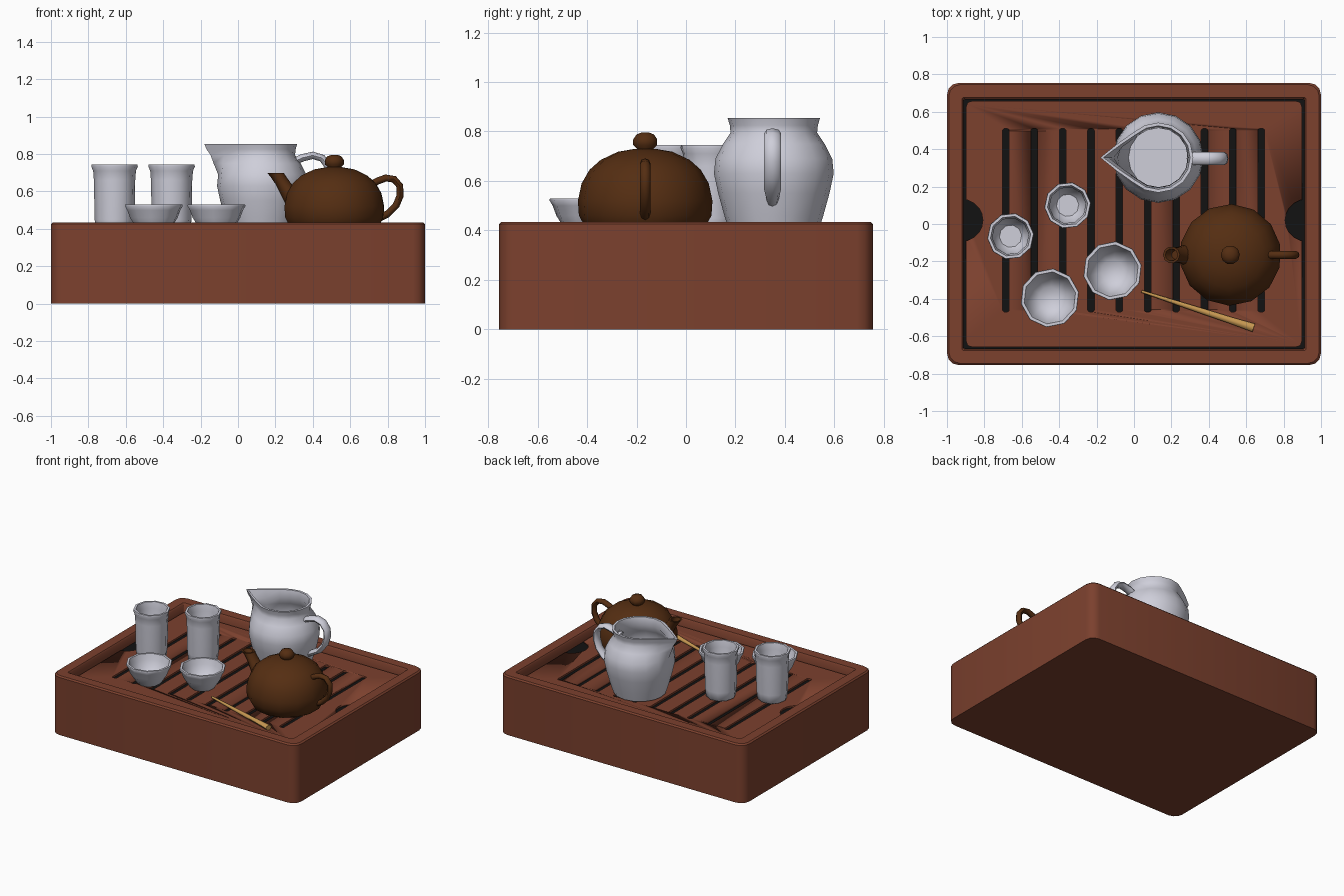
import bpy, bmesh, math
from mathutils import Vector

if "Cube" in bpy.data.objects:
    bpy.data.objects.remove(bpy.data.objects["Cube"])


def material(name, rgb):
    m = bpy.data.materials.new(name)
    m.diffuse_color = (*rgb, 1)
    m.use_nodes = True
    m.node_tree.nodes["Principled BSDF"].inputs["Base Color"].default_value = m.diffuse_color
    return m


WOOD = material("red_brown_wood", (0.2, 0.052, 0.027))
BLACK = material("black_recess", (0.006, 0.006, 0.006))
CLAY = material("dark_brown_clay", (0.09, 0.027, 0.006))
CHINA = material("pale_porcelain", (0.62, 0.62, 0.70))
BAMBOO = material("tan_bamboo", (0.58, 0.32, 0.085))
DECK = 0.38  # height of the serving surface


def loft(name, ring_sets, mat, angle=50):
    """Skin one or more stacks of equal-length rings, capping both ends."""
    bm = bmesh.new()
    for rings in ring_sets:
        loops = [[bm.verts.new(p) for p in r] for r in rings]
        n = len(loops[0])
        for a, b in zip(loops, loops[1:]):
            for i in range(n):
                j = (i + 1) % n
                bm.faces.new((a[i], a[j], b[j], b[i]))
        bm.faces.new(loops[0][::-1])
        bm.faces.new(loops[-1])
    bmesh.ops.recalc_face_normals(bm, faces=bm.faces)
    me = bpy.data.meshes.new(name)
    bm.to_mesh(me)
    bm.free()
    ob = bpy.data.objects.new(name, me)
    bpy.context.collection.objects.link(ob)
    me.materials.append(mat)
    bpy.ops.object.select_all(action='DESELECT')
    ob.select_set(True)
    bpy.context.view_layer.objects.active = ob
    bpy.ops.object.shade_smooth_by_angle(angle=math.radians(angle))
    return ob


def circle(cx, cy, z, r, n, phase=0.0):
    return [Vector((cx + r * math.cos(phase + 2 * math.pi * i / n),
                    cy + r * math.sin(phase + 2 * math.pi * i / n), z)) for i in range(n)]


def lathe(cx, cy, profile, n, phase=0.0):
    return [circle(cx, cy, z, r, n, phase) for r, z in profile]


def round_rect(cx, cy, hx, hy, r, z, seg=3):
    pts = []
    for k, (sx, sy) in enumerate(((1, 1), (-1, 1), (-1, -1), (1, -1))):
        for i in range(seg + 1):
            a = math.pi / 2 * (k + i / seg)
            pts.append(Vector((cx + sx * (hx - r) + r * math.cos(a),
                               cy + sy * (hy - r) + r * math.sin(a), z)))
    return pts


def tube(path, sizes, side, n=8):
    """Elliptical sections along a path; sizes = (in-plane, sideways) radii."""
    pts, side, rings = [Vector(p) for p in path], Vector(side).normalized(), []
    for i, p in enumerate(pts):
        t = (pts[min(i + 1, len(pts) - 1)] - pts[max(i - 1, 0)]).normalized()
        up = t.cross(side).normalized()
        a, b = sizes[i]
        rings.append([p + up * a * math.cos(2 * math.pi * k / n)
                      + side * b * math.sin(2 * math.pi * k / n) for k in range(n)])
    return rings


# Tray: hollow-topped block with rounded corners
loft("tray", [[round_rect(0, 0, 1, 0.755, 0.065, 0),
               round_rect(0, 0, 1, 0.755, 0.065, 0.425),
               round_rect(0, 0, 0.99, 0.745, 0.06, 0.435),
               round_rect(0, 0, 0.92, 0.677, 0.012, 0.435),
               round_rect(0, 0, 0.912, 0.67, 0.01, 0.425),
               round_rect(0, 0, 0.912, 0.67, 0.01, 0.35)]], WOOD, 40)

# Black drip pan just under the deck
loft("drip_pan", [[round_rect(0, 0, 0.911, 0.669, 0.01, z) for z in (0.345, 0.366)]], BLACK)

# Slatted deck with drain slots and two finger holes
deck = loft("deck", [[round_rect(0, 0, 0.897, 0.657, 0.03, z) for z in (0.367, DECK)]], WOOD)
slots = [[round_rect(-0.685 + 0.1517 * i, 0.02, 0.018, 0.49, 0.012, z) for z in (0.3, 0.45)]
         for i in range(10)]
holes = [[circle(s * 0.92, 0.02, z, 0.112, 20) for z in (0.3, 0.45)] for s in (-1, 1)]
cutter = loft("slot_cutter", slots + holes, BLACK)
cutter.hide_render = True
mod = deck.modifiers.new("slots", 'BOOLEAN')
mod.operation, mod.solver, mod.object = 'DIFFERENCE', 'EXACT', cutter
bpy.context.view_layer.objects.active = deck
bpy.ops.object.modifier_apply(modifier=mod.name)
for p in deck.data.polygons:
    p.material_index = 0
bpy.data.objects.remove(cutter)

# Teapot: body with lid, knob, spout and handle
tx, ty = 0.515, -0.165
loft("teapot_body", [lathe(tx, ty, [
    (0.20, DECK), (0.235, 0.40), (0.268, 0.46), (0.272, 0.52), (0.257, 0.59),
    (0.225, 0.645), (0.18, 0.685), (0.11, 0.718), (0.04, 0.73)], 14, 0.2)], CLAY)
loft("teapot_knob", [lathe(tx, ty, [
    (0.03, 0.715), (0.035, 0.73), (0.051, 0.745), (0.051, 0.768),
    (0.037, 0.788), (0.015, 0.796)], 10)], CLAY)
loft("teapot_spout", [[circle(x, ty, z, r, 10) for x, z, r in (
    (0.36, 0.47, 0.07), (0.315, 0.54, 0.065), (0.28, 0.59, 0.054), (0.243, 0.64, 0.043),
    (0.215, 0.68, 0.042), (0.2, 0.7, 0.045), (0.2, 0.7, 0.033), (0.225, 0.66, 0.024))]], CLAY)
handle = [(0.70, 0.63), (0.745, 0.655), (0.79, 0.672), (0.835, 0.665), (0.865, 0.63),
          (0.866, 0.575), (0.845, 0.525), (0.80, 0.48), (0.74, 0.45)]
loft("teapot_handle", [tube([(x, ty, z) for x, z in handle], [(0.019, 0.021)] * 9,
                            (0, 1, 0))], CLAY)

# Pitcher: lathed jug whose rim is pulled out into a pouring lip
px, py = 0.13, 0.355
jug = lathe(px, py, [
    (0.15, DECK), (0.178, 0.39), (0.2, 0.46), (0.225, 0.55), (0.242, 0.63), (0.236, 0.69),
    (0.205, 0.75), (0.175, 0.795), (0.178, 0.825), (0.187, 0.855), (0.170, 0.855),
    (0.158, 0.80), (0.188, 0.745), (0.217, 0.68), (0.2, 0.55), (0.16, 0.42)], 16)
for ring in jug:
    pull = max(0, min(1, (ring[0].z - 0.69) / 0.12))
    for v in ring:
        away = abs(math.pi - math.atan2(v.y - py, v.x - px) % (2 * math.pi))
        v.x -= pull * max(0, 1 - away / 0.9) ** 1.6 * (0.105 + 0.12 * (v.z - 0.70))
loft("pitcher_body", [jug], CHINA)
handle = [(0.29, 0.755), (0.345, 0.78), (0.40, 0.793), (0.45, 0.778), (0.482, 0.735),
          (0.485, 0.68), (0.465, 0.62), (0.42, 0.565), (0.33, 0.515)]
loft("pitcher_handle", [tube([(x, py - 0.005, z) for x, z in handle],
                             [(0.02, 0.034)] * 8 + [(0.02, 0.022)], (0, 1, 0))], CHINA)

# Two tall scent cups
for i, (x, y) in enumerate(((-0.66, -0.065), (-0.355, 0.1))):
    loft(f"tall_cup_{i + 1}", [lathe(x, y, [
        (0.085, DECK), (0.1, 0.39), (0.107, 0.45), (0.111, 0.66), (0.115, 0.71),
        (0.125, 0.733), (0.123, 0.745), (0.108, 0.745), (0.098, 0.70), (0.093, 0.45),
        (0.06, 0.41)], 10, 0.1)], CHINA)

# Two low drinking cups
for i, (x, y) in enumerate(((-0.45, -0.395), (-0.115, -0.25))):
    loft(f"low_cup_{i + 1}", [lathe(x, y, [
        (0.075, DECK), (0.085, 0.388), (0.105, 0.42), (0.13, 0.46), (0.145, 0.50),
        (0.158, 0.522), (0.156, 0.53), (0.14, 0.53), (0.128, 0.49), (0.105, 0.44),
        (0.06, 0.40)], 10, 0.2)], CHINA)

# Bamboo pick lying on the deck, thin at one end
a, b = Vector((0.04, -0.36, 0.389)), Vector((0.64, -0.555, 0.398))
radii = (0.007, 0.010, 0.013, 0.016, 0.018, 0.023)
loft("bamboo_pick", [tube([a.lerp(b, i / 5) for i in range(6)],
                          [(0.008 + 0.002 * i, r) for i, r in enumerate(radii)],
                          (0.195, 0.6, 0))], BAMBOO)
